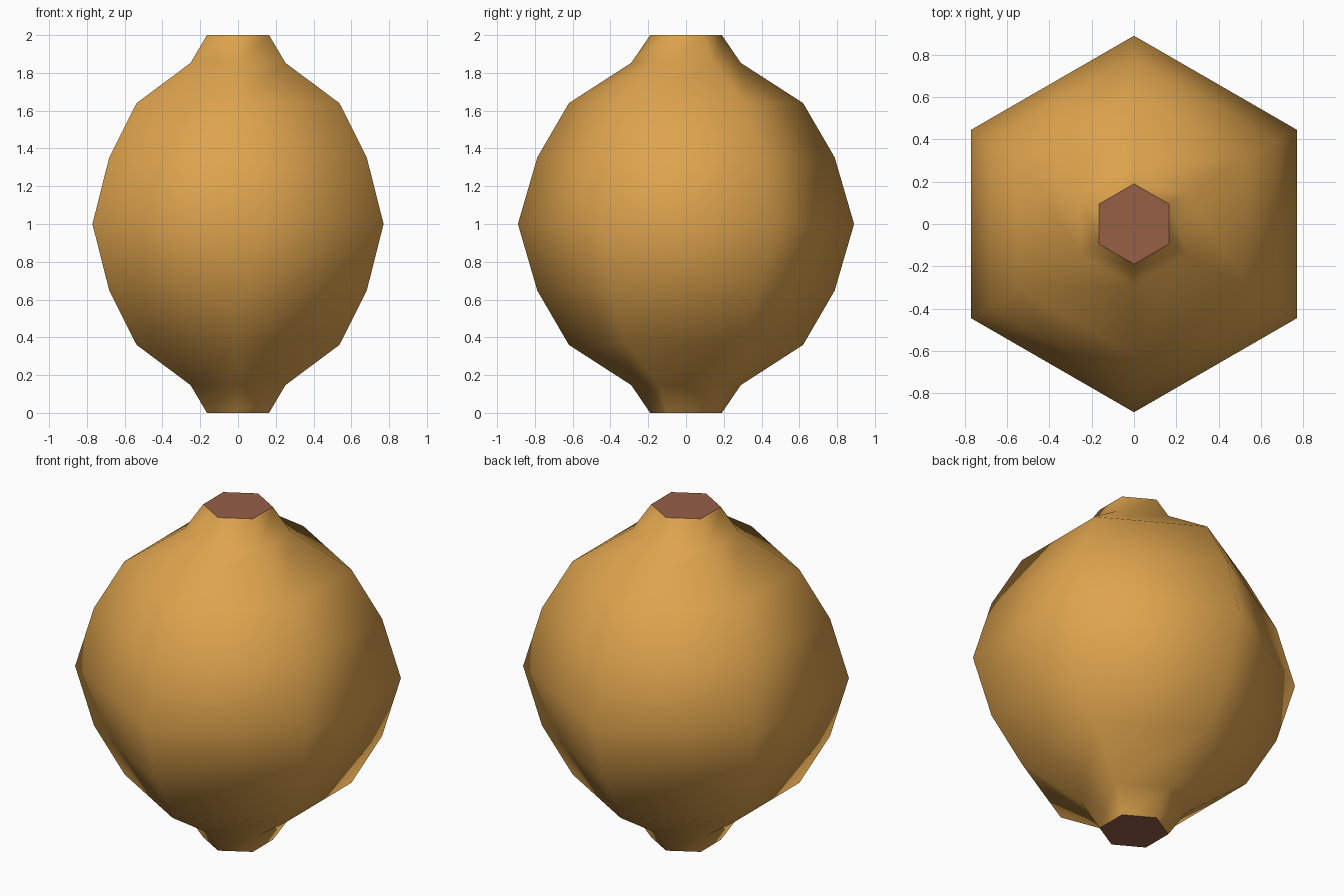
import bpy, bmesh, math

if "Cube" in bpy.data.objects:
    bpy.data.objects.remove(bpy.data.objects["Cube"])

def material(name, rgb):
    m = bpy.data.materials.new(name)
    m.diffuse_color = (*rgb, 1.0)
    m.use_nodes = True
    m.node_tree.nodes["Principled BSDF"].inputs["Base Color"].default_value = m.diffuse_color
    return m

gold = material("golden skin", (0.73, 0.37, 0.075))
brown = material("brown ends", (0.31, 0.115, 0.064))

# Half profile (radius, height), mirrored about z = 1
half = [(0.19, 0.0), (0.29, 0.147), (0.62, 0.36), (0.787, 0.647), (0.89, 1.0)]
profile = half + [(r, 2 - z) for r, z in reversed(half[:-1])]
SIDES = 6

# Six-sided body with points on the y axis
bm = bmesh.new()
rings = []
for r, z in profile:
    angles = [math.pi / 2 + math.tau * i / SIDES for i in range(SIDES)]
    rings.append([bm.verts.new((r * math.cos(a), r * math.sin(a), z)) for a in angles])
for low, high in zip(rings, rings[1:]):
    for i in range(SIDES):
        j = (i + 1) % SIDES
        bm.faces.new((low[i], low[j], high[j], high[i])).smooth = True

# Flat brown end caps with sharp rims
for ring in (rings[0][::-1], rings[-1]):
    cap = bm.faces.new(ring)
    cap.material_index = 1
    for e in cap.edges:
        e.smooth = False

mesh = bpy.data.meshes.new("fruit_body")
bm.to_mesh(mesh)
bm.free()
mesh.materials.append(gold)
mesh.materials.append(brown)
bpy.context.collection.objects.link(bpy.data.objects.new("fruit_body", mesh))
